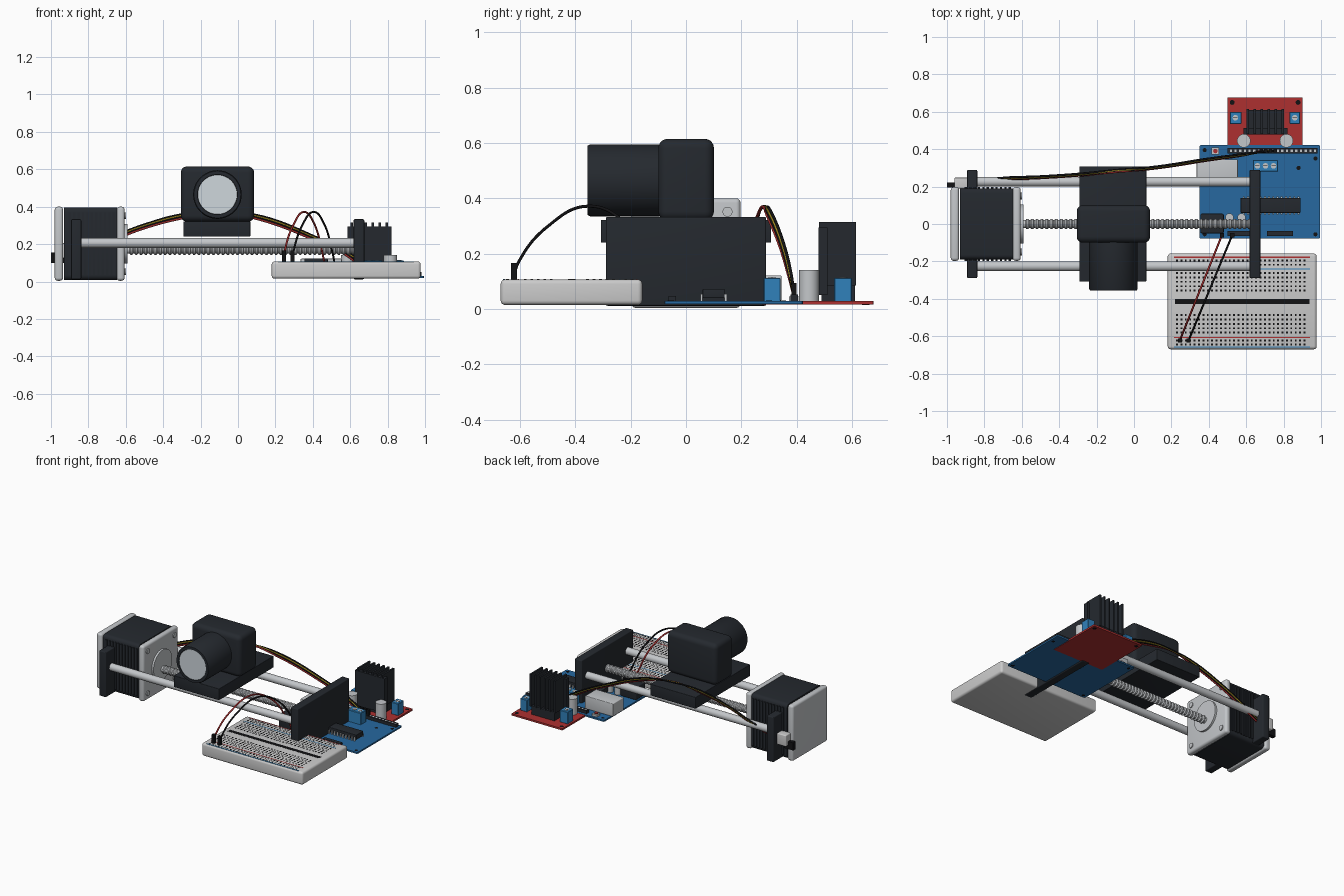
import bpy, bmesh, math
from mathutils import Vector, Matrix

if "Cube" in bpy.data.objects:
    bpy.data.objects.remove(bpy.data.objects["Cube"])

COL = {"dark": (.018, .022, .028), "black": (.006, .006, .007), "silver": (.55, .57, .59),
       "white": (.7, .7, .69), "blue": (.02, .14, .35), "red": (.42, .03, .03),
       "glass": (.62, .68, .72), "yellow": (.45, .33, .02), "bright_blue": (.03, .22, .5)}
MATS = {}
for key, c in COL.items():
    MATS[key] = bpy.data.materials.new(key)
    MATS[key].diffuse_color = (*c, 1)


def finish(name, bm, mat, smooth=False):
    me = bpy.data.meshes.new(name)
    bmesh.ops.recalc_face_normals(bm, faces=bm.faces)
    bm.to_mesh(me)
    bm.free()
    ob = bpy.data.objects.new(name, me)
    bpy.context.collection.objects.link(ob)
    me.materials.append(MATS[mat])
    if smooth:
        bpy.context.view_layer.objects.active = ob
        bpy.ops.object.select_all(action='DESELECT')
        ob.select_set(True)
        bpy.ops.object.shade_smooth_by_angle(angle=math.radians(35))
    return ob


def add_box(bm, x0, x1, y0, y1, z0, z1):
    m = Matrix.Translation(((x0 + x1) / 2, (y0 + y1) / 2, (z0 + z1) / 2))
    return bmesh.ops.create_cube(bm, size=1, matrix=m @ Matrix.Diagonal((x1 - x0, y1 - y0, z1 - z0, 1)))


def box(name, x, y, z, mat, bevel=0, axis=None, seg=4):
    """Box from ranges; bevel all edges, or only those along one axis."""
    bm = bmesh.new()
    add_box(bm, *x, *y, *z)
    if bevel:
        es = [e for e in bm.edges if axis is None or
              abs((e.verts[0].co - e.verts[1].co).normalized()[axis]) > .9]
        bmesh.ops.bevel(bm, geom=es, offset=bevel, segments=seg, profile=.5, affect='EDGES')
    return finish(name, bm, mat, bool(bevel))


def boxes(name, ranges, mat):
    bm = bmesh.new()
    for r in ranges:
        add_box(bm, *r)
    return finish(name, bm, mat)


def lathe(name, profile, origin, axis, mat, n=32):
    """Turn (distance, radius) pairs around an axis."""
    bm = bmesh.new()
    rot = Vector((0, 0, 1)).rotation_difference(Vector(axis)).to_matrix()
    rings = [[bm.verts.new(Vector(origin) + rot @ Vector((r * math.cos(2 * math.pi * i / n),
              r * math.sin(2 * math.pi * i / n), d))) for i in range(n)] for d, r in profile]
    for a, b in zip(rings, rings[1:]):
        for i in range(n):
            bm.faces.new((a[i], a[(i + 1) % n], b[(i + 1) % n], b[i]))
    bm.faces.new(rings[0])
    bm.faces.new(rings[-1])
    return finish(name, bm, mat, True)


def cyl(name, origin, axis, length, r, mat, n=32):
    return lathe(name, [(0, r), (length, r)], origin, axis, mat, n)


def wire(name, pts, mat, r=.0055):
    cu = bpy.data.curves.new(name, 'CURVE')
    cu.dimensions = '3D'
    cu.bevel_depth = r
    cu.bevel_resolution = 2
    cu.use_fill_caps = True
    sp = cu.splines.new('BEZIER')
    sp.bezier_points.add(len(pts) - 1)
    for bp, p in zip(sp.bezier_points, pts):
        bp.co = p
        bp.handle_left_type = bp.handle_right_type = 'AUTO'
    ob = bpy.data.objects.new(name, cu)
    bpy.context.collection.objects.link(ob)
    cu.materials.append(MATS[mat])


# stepper motor
MZ = .202
box("motor_body", (-.93, -.648), (-.19, .19), (.008, .397), "dark", .025, 0)
boxes("motor_ribs", [(-.905 + .0235 * i, -.893 + .0235 * i, s * .192 - .005, s * .192 + .005, .035, .37)
                     for i in range(11) for s in (-1, 1)], "dark")
box("motor_back_plate", (-.98, -.935), (-.197, .197), (.004, .4), "silver", .016)
box("motor_front_plate", (-.648, -.606), (-.197, .197), (.004, .4), "silver", .016)
cyl("motor_boss", (-.61, 0, MZ), (1, 0, 0), .018, .105, "silver", 48)
for sy in (-1, 1):
    for sz in (-1, 1):
        cyl("motor_bolt", (-.61, sy * .15, MZ + sz * .15), (1, 0, 0), .01, .018, "silver", 16)
box("motor_socket", (-.96, -.88), (.19, .248), (.125, .205), "white", .006)
box("motor_plug", (-1, -.93), (.195, .222), (.1, .155), "black")

# end frames, guide rods, lead screw
for name, x in (("motor_frame", (-.892, -.838)), ("end_frame", (.618, .675))):
    box(name, x, (-.29, .29), (.012, .333), "dark", .006)
for s in (-1, 1):
    cyl("guide_rod", (-.85, s * .226, .206), (1, 0, 0), 1.48, .026, "silver")
thread = [(0, .022)]
for i in range(47):
    d = .02 + .0258 * i
    thread += [(d, .021), (d + .006, .028), (d + .014, .028), (d + .02, .021)]
lathe("lead_screw", thread, (-.6, 0, .17), (1, 0, 0), "silver", 20)

# carriage and camera
box("carriage_plate", (-.292, .066), (-.308, .308), (.24, .322), "dark", .004)
box("camera_body", (-.306, .086), (-.1, .101), (.32, .615), "dark", .033, seg=5)
lathe("camera_lens", [(0, .13), (.25, .13), (.26, .125), (.26, .107), (.252, .105)],
      (-.11, -.096, .465), (0, -1, 0), "dark", 48)
cyl("lens_glass", (-.11, -.33, .465), (0, -1, 0), .024, .105, "glass", 48)

# breadboard
BT = .107
box("breadboard", (.18, .977), (-.67, -.158), (.015, BT), "white", .016)
box("breadboard_groove", (.218, .938), (-.427, -.4), (BT - .01, BT + .001), "black")
rows = [-.195, -.218] + [-.262 - .0235 * i for i in range(5)] + \
       [-.487 - .0235 * i for i in range(5)] + [-.622, -.645]
boxes("breadboard_holes", [(.23 + .0235 * i - .005, .23 + .0235 * i + .005, y - .005, y + .005, BT - .004, BT + .001)
                           for i in range(30) for y in rows], "black")
for y, m in ((-.178, "red"), (-.24, "bright_blue"), (-.606, "red"), (-.658, "bright_blue")):
    box("rail_line", (.215, .94), (y - .003, y + .003), (BT - .003, BT + .001), m)

# controller board
T = .03
box("controller_board", (.35, .995), (-.078, .422), (.019, T), "blue", .008, 2, 2)
box("usb_socket", (.335, .555), (.22, .345), (T, .122), "silver", .005)
box("power_jack", (.355, .48), (-.05, .055), (T, .124), "dark", .008)
box("main_chip", (.57, .89), (.06, .14), (.04, .073), "dark", .003)
boxes("chip_legs", [(.582 + .0225 * i, .592 + .0225 * i, y - .004, y + .004, T - .002, .055)
                    for i in range(14) for y in (.056, .144)], "silver")
box("upper_header", (.5, .98), (.377, .405), (T, .052), "dark")
box("lower_header_a", (.5, .66), (-.063, -.037), (T, .048), "dark")
box("lower_header_b", (.71, .85), (-.063, -.037), (T, .048), "dark")
boxes("header_sockets", [(.512 + .025 * i, .524 + .025 * i, .385, .397, .05, .0525) for i in range(19)], "silver")
box("reset_base", (.415, .455), (.372, .408), (T, .045), "silver")
cyl("reset_button", (.435, .39, .04), (0, 0, 1), .013, .012, "red", 16)
for x in (.51, .575):
    cyl("small_capacitor", (x, .035, T), (0, 0, 1), .05, .022, "silver", 20)
for x, y in ((.378, .395), (.97, .35), (.378, -.055), (.97, -.055), (.88, .3)):
    cyl("board_hole", (x, y, .0185), (0, 0, 1), .0122, .011, "black", 16)

# motor driver board with heat sink
box("driver_board", (.5, .902), (.275, .677), (.016, .0285), "red", .004, 2, 2)
for x in (.525, .877):
    cyl("driver_hole", (x, .65, .0155), (0, 0, 1), .0138, .013, "black", 16)
boxes("heat_sink", [(.585, .82, .478, .512, .05, .295)] +
      [(x - .006, x + .006, .48, .614, .085, .315) for x in [.608 + .0375 * i for i in range(6)]], "dark")
box("driver_chip", (.61, .79), (.49, .61), (T - .003, .09), "dark")
for x in (.587, .815):
    cyl("driver_capacitor", (x, .445, T - .003), (0, 0, 1), .115, .036, "silver", 28)


def terminal(x, y, screws):
    box("terminal_block", x, y, (T - .003, .113), "bright_blue", .003, seg=1)
    for sx, sy in screws:
        cyl("terminal_screw", (sx, sy, .11), (0, 0, 1), .005, .015, "silver", 16)
        box("screw_slot", (sx - .012, sx + .012), (sy - .002, sy + .002), (.113, .1155), "black")


terminal((.512, .575), (.535, .6), [(.542, .568)])
terminal((.832, .887), (.535, .6), [(.86, .568)])
terminal((.635, .77), (.28, .342), [(.66, .311), (.703, .311), (.746, .311)])

# motor wires
for i, m in enumerate(("red", "black", "yellow", "black")):
    o, e = .007 * (i - 1.5), .025 * i
    wire("motor_wire", [(-.93, .21, .135 + o), (-.72, .24 + o / 2, .21 + o), (-.5, .25 + o / 2, .295 + o),
                        (-.28, .265 + o / 2, .352 + o), (-.1, .283 + o / 2, .37), (.1, .3 + o / 2, .345 + o),
                        (.4, .345 + o / 2, .235 + o), (.6 + e / 2, .375 + o / 2, .125), (.68 + e, .391, .045)], m)
    box("wire_pin", (.671 + e, .689 + e), (.382, .4), (.045, .095), "black")

# breadboard jumper wires
for m, xa, xb in (("red", .245, .47), ("black", .292, .525)):
    def at(t, z):
        return (xa + (xb - xa) * t, -.622 + .562 * t, z)
    wire("jumper_wire", [at(0, .12), at(.03, .17), at(.22, .3), at(.48, .372), at(.72, .31),
                         at(.92, .15), at(1, .045)], m)
    for x, y, z in ((xa, -.622, BT), (xb, -.06, .045)):
        box("jumper_plug", (x - .011, x + .011), (y - .011, y + .011), (z, z + .06), "black")

for m in bpy.data.materials:
    if m.users and not m.is_grease_pencil:
        m.use_nodes = True
        m.node_tree.nodes["Principled BSDF"].inputs["Base Color"].default_value = m.diffuse_color
